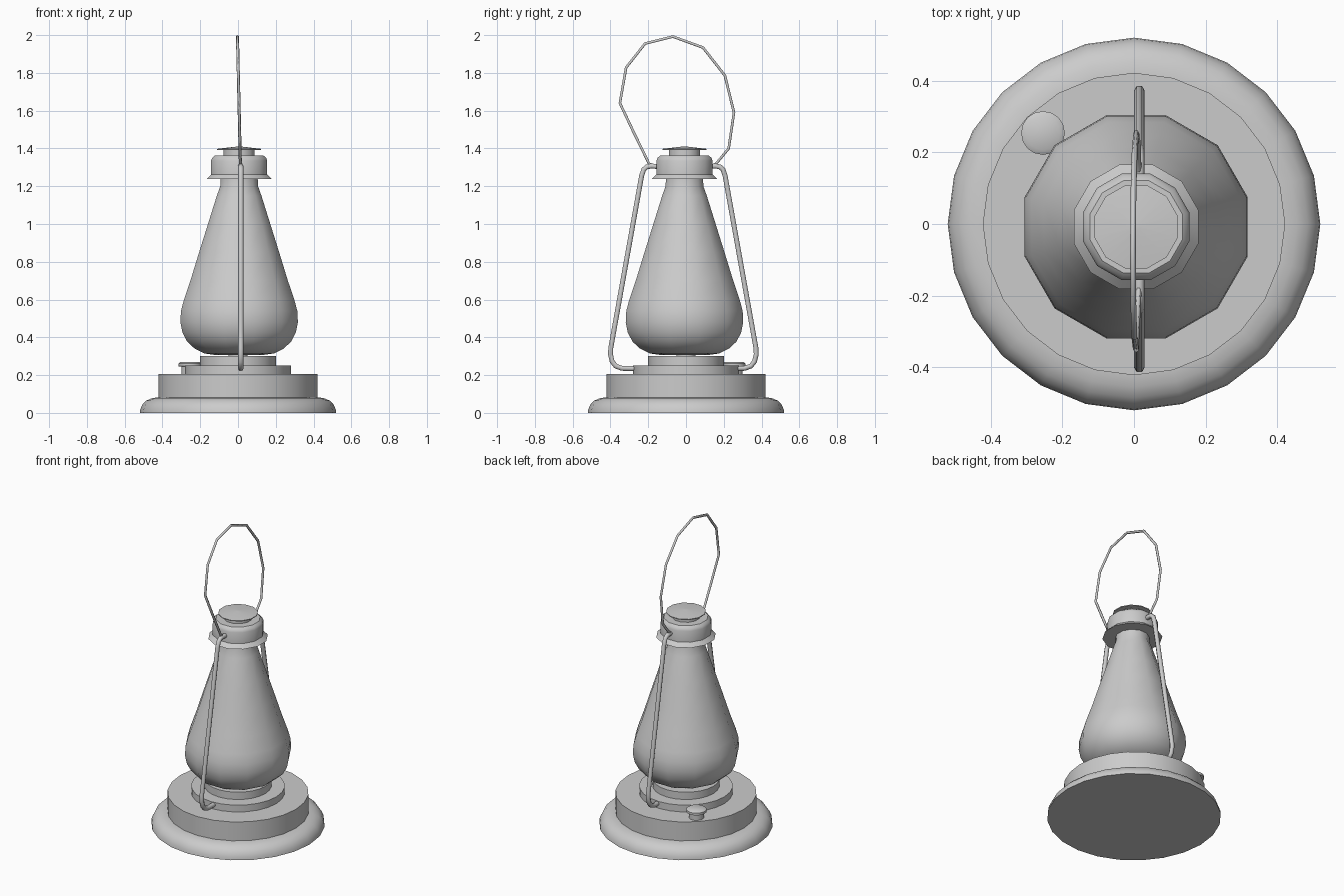
import bpy, bmesh, math

if "Cube" in bpy.data.objects:
    bpy.data.objects.remove(bpy.data.objects["Cube"])

grey = bpy.data.materials.new("lantern grey")
grey.diffuse_color = (0.6, 0.6, 0.6, 1)
grey.use_nodes = True
grey.node_tree.nodes["Principled BSDF"].inputs["Base Color"].default_value = grey.diffuse_color


def finish(ob, angle=35):
    bpy.ops.object.select_all(action='DESELECT')
    ob.select_set(True)
    bpy.context.view_layer.objects.active = ob
    bpy.ops.object.shade_smooth_by_angle(angle=math.radians(angle))


def lathe(name, profile, sides, centre=(0, 0), turn=0.0):
    """Revolve (radius, z) points, bottom to top, and close both ends."""
    bm = bmesh.new()
    rings = []
    for r, z in profile:
        ring = []
        for i in range(sides):
            a = 2 * math.pi * i / sides + turn
            ring.append(bm.verts.new((centre[0] + r * math.cos(a),
                                      centre[1] + r * math.sin(a), z)))
        rings.append(ring)
    for low, high in zip(rings, rings[1:]):
        for i in range(sides):
            j = (i + 1) % sides
            bm.faces.new((low[i], low[j], high[j], high[i]))
    bm.faces.new(rings[0][::-1])
    bm.faces.new(rings[-1])
    me = bpy.data.meshes.new(name)
    bm.to_mesh(me)
    bm.free()
    me.materials.append(grey)
    ob = bpy.data.objects.new(name, me)
    bpy.context.collection.objects.link(ob)
    finish(ob)
    return ob


def tube(name, points, radius, resolution=1):
    """Round bar along a path."""
    cu = bpy.data.curves.new(name, 'CURVE')
    cu.dimensions = '3D'
    cu.bevel_depth = radius
    cu.bevel_resolution = resolution
    cu.use_fill_caps = True
    sp = cu.splines.new('POLY')
    sp.points.add(len(points) - 1)
    for p, co in zip(sp.points, points):
        p.co = (*co, 1)
    cu.materials.append(grey)
    ob = bpy.data.objects.new(name, cu)
    bpy.context.collection.objects.link(ob)
    return ob


# Stepped base: rounded foot, oil tank, burner plate and burner collar
lathe("foot", [(0.52, 0), (0.517, 0.02), (0.505, 0.045), (0.485, 0.065),
               (0.455, 0.078), (0.42, 0.083)], 24)
lathe("oil_tank", [(0.422, 0.07), (0.422, 0.207)], 24)
lathe("burner_plate", [(0.28, 0.2), (0.28, 0.252)], 24)
lathe("burner_collar", [(0.2, 0.25), (0.2, 0.3)], 24)
lathe("burner_neck", [(0.05, 0.29), (0.05, 0.33)], 12)

# Filler cap at the back left of the tank
lathe("filler_cap", [(0.045, 0.2), (0.045, 0.245), (0.061, 0.247),
                     (0.061, 0.262), (0.047, 0.27)], 16, (-0.254, 0.254))

# Twelve sided pear-shaped chimney; radii are measured across the flats
pear = [(0.13, 0.307), (0.185, 0.315), (0.235, 0.34), (0.275, 0.377),
        (0.3, 0.425), (0.311, 0.48), (0.308, 0.54), (0.292, 0.6),
        (0.258, 0.7), (0.212, 0.85), (0.165, 1.0), (0.118, 1.15),
        (0.1, 1.2), (0.098, 1.25)]
centre = (0.006, -0.008)
turn = math.radians(15)
lathe("chimney", [(r / math.cos(turn), z) for r, z in pear], 12, centre, turn)

# Hood with flared skirt, and a shallow conical lid on a short neck
lathe("hood", [(0.18, 1.237), (0.154, 1.262), (0.154, 1.335),
               (0.148, 1.35), (0.134, 1.362)], 12, centre, turn)
lathe("lid_neck", [(0.085, 1.355), (0.085, 1.4)], 12, centre, turn)
lathe("lid", [(0.12, 1.393), (0.12, 1.398), (0.012, 1.41)], 12, centre, turn)

# Two bent frame tubes, mirrored front to back
side = [(0.12, 1.303), (0.17, 1.307), (0.195, 1.302), (0.21, 1.288),
        (0.221, 1.255), (0.384, 0.345), (0.386, 0.31), (0.377, 0.272),
        (0.358, 0.248), (0.325, 0.236), (0.262, 0.235)]
for name, s in (("back_frame_tube", 1), ("front_frame_tube", -1)):
    tube(name, [(0.015, s * y - 0.014, z) for y, z in side], 0.015)

# Wire carrying handle, leaning slightly to the front
bail = [(-0.15, 1.3), (-0.196, 1.32), (-0.272, 1.475), (-0.35, 1.64),
        (-0.317, 1.828), (-0.217, 1.955), (-0.069, 1.992), (0.09, 1.934),
        (0.206, 1.786), (0.254, 1.59), (0.226, 1.4), (0.16, 1.32),
        (0.125, 1.3)]
tube("carrying_handle",
     [(0.013 - 0.016 * (z - 1.3) / 0.7, y, z) for y, z in bail], 0.008)
